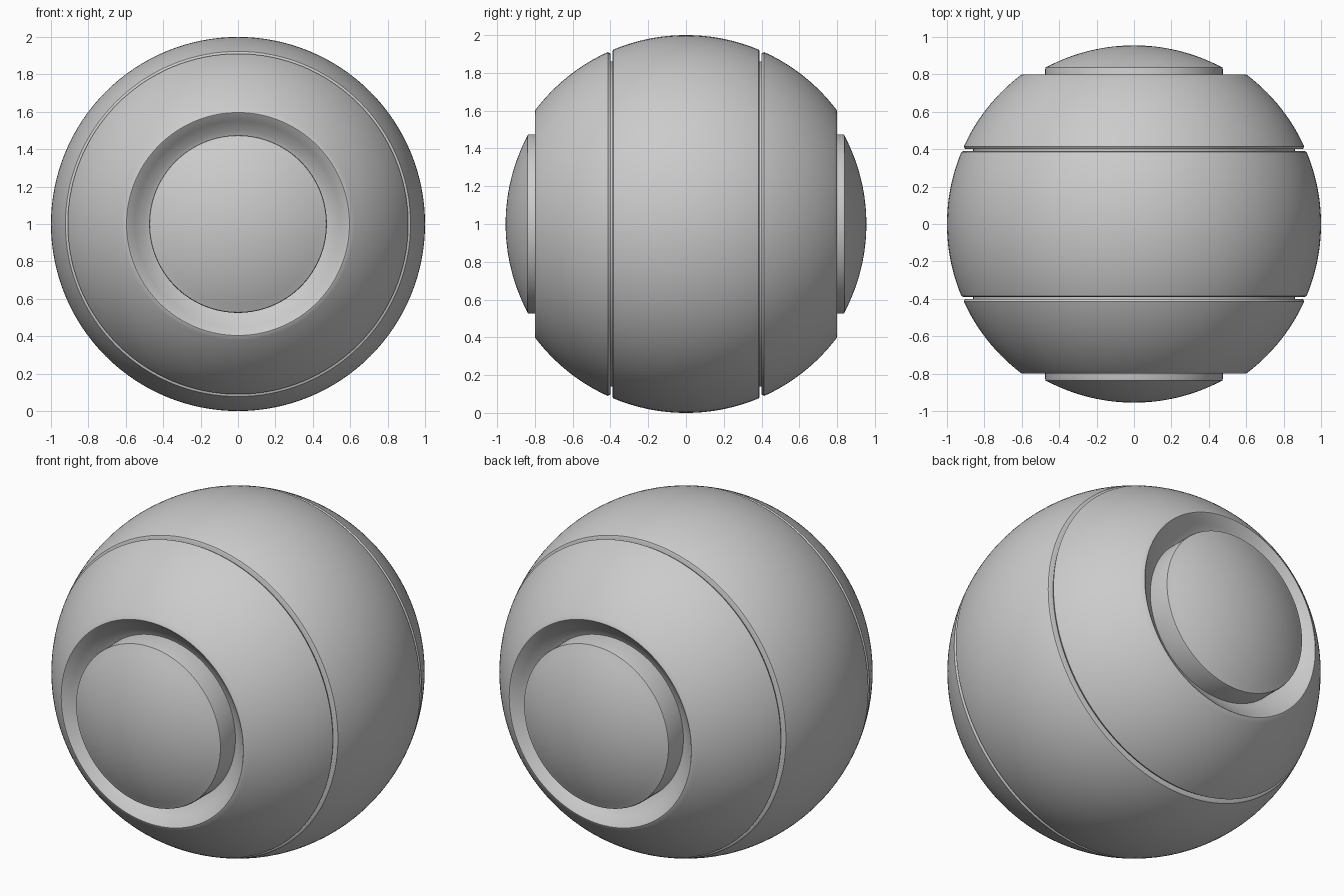
import bpy, bmesh, math

if "Cube" in bpy.data.objects:
    bpy.data.objects.remove(bpy.data.objects["Cube"])

SEG = 128


def arc(y0, y1, n, radius=1.0, centre=0.0):
    """Points (r, y) along a circular arc whose centre lies on the y axis."""
    a0 = math.acos(min(1, (y0 - centre) / radius))
    a1 = math.acos(min(1, (y1 - centre) / radius))
    pts = []
    for i in range(n + 1):
        a = a0 + (a1 - a0) * i / n
        pts.append((radius * math.sin(a), centre + radius * math.cos(a)))
    return pts


def lathe(name, profile, side=1):
    """Spin an (r, y) profile around the y axis through z = 1."""
    bm = bmesh.new()
    rings = []
    for r, y in profile:
        if r < 1e-5:
            rings.append([bm.verts.new((0, y * side, 1))])
        else:
            rings.append([bm.verts.new((r * math.cos(2 * math.pi * i / SEG), y * side,
                                        1 + r * math.sin(2 * math.pi * i / SEG)))
                          for i in range(SEG)])
    for a, b in zip(rings, rings[1:]):
        for i in range(SEG):
            j = (i + 1) % SEG
            if len(a) == 1:
                bm.faces.new((a[0], b[j], b[i]))
            elif len(b) == 1:
                bm.faces.new((a[i], a[j], b[0]))
            else:
                bm.faces.new((a[i], a[j], b[j], b[i]))
    bmesh.ops.recalc_face_normals(bm, faces=bm.faces)
    mesh = bpy.data.meshes.new(name)
    bm.to_mesh(mesh)
    bm.free()
    obj = bpy.data.objects.new(name, mesh)
    bpy.context.collection.objects.link(obj)
    bpy.ops.object.select_all(action='DESELECT')
    obj.select_set(True)
    bpy.context.view_layer.objects.active = obj
    bpy.ops.object.shade_smooth_by_angle(angle=math.radians(30))
    return obj


# Wide centre band, closed by flat faces inside the seams
lathe("centre_band", [(0, -0.39), (0.913, -0.39)] + arc(-0.385, 0.385, 40)
      + [(0.913, 0.39), (0, 0.39)])

for side, label in ((-1, "front"), (1, "back")):
    # Outer shell: bevelled seam edge, rounded body, sloping recess
    lathe(label + "_shell",
          [(0.86, 0.385), (0.86, 0.40), (0.902, 0.40)] + arc(0.414, 0.797, 24)
          + [(0.596, 0.80), (0.590, 0.797), (0.55, 0.755), (0.50, 0.715),
             (0.45, 0.69), (0, 0.69)], side)
    # Raised domed cap in the recess
    lathe(label + "_cap",
          [(0, 0.68), (0.475, 0.68), (0.475, 0.828), (0.472, 0.838)]
          + arc(0.845, 0.955, 16, 1.0, -0.045) , side)
